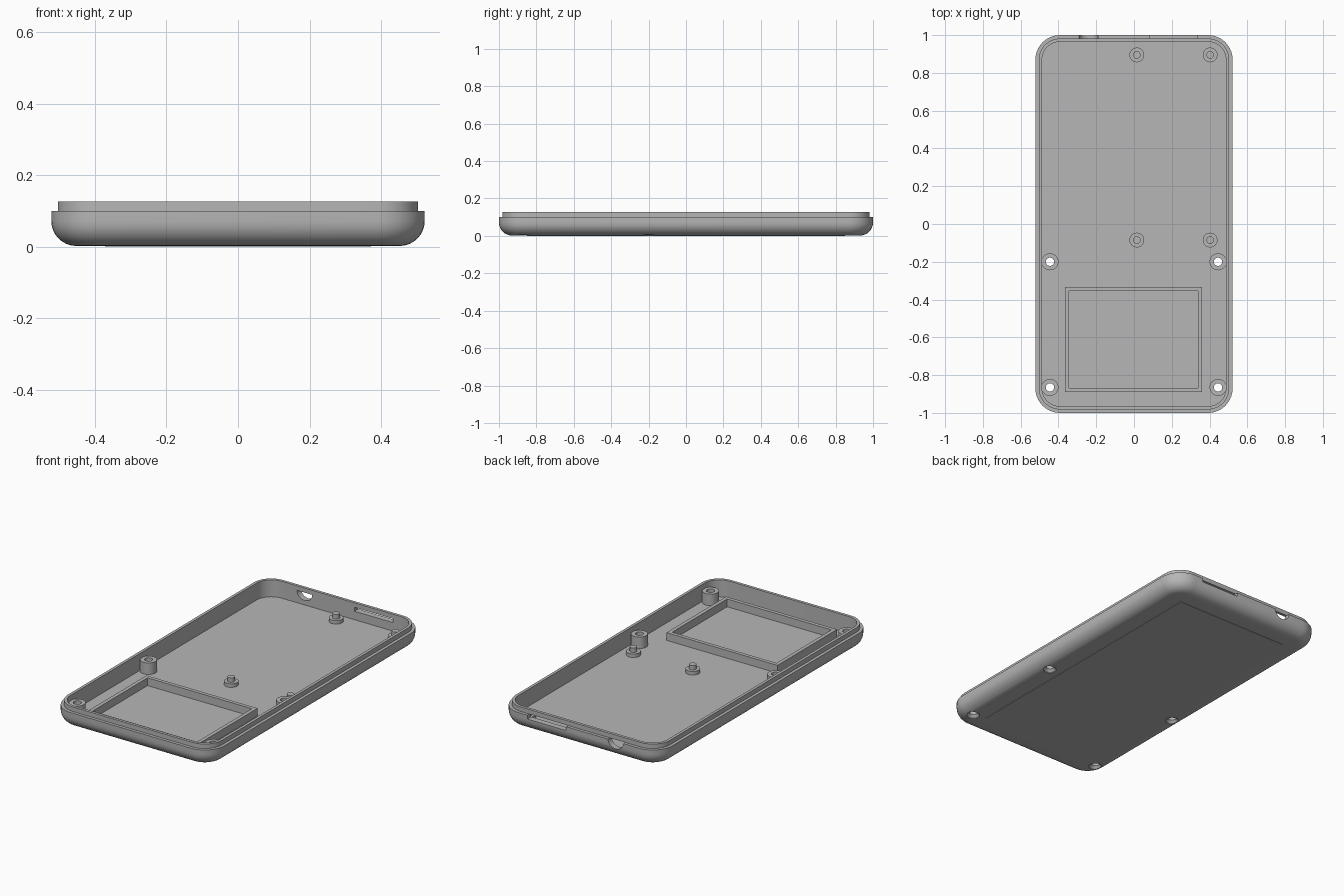
import bpy, bmesh, math

cube = bpy.data.objects.get("Cube")
if cube:
    bpy.data.objects.remove(cube, do_unlink=True)

grey = bpy.data.materials.new("plain grey")
grey.use_nodes = True
GREY = (0.47, 0.47, 0.47, 1)
grey.diffuse_color = GREY
grey.node_tree.nodes["Principled BSDF"].inputs["Base Color"].default_value = GREY

HALF_X, HALF_Y, CORNER = 0.522, 1.0, 0.13
FLOOR, LEDGE, RIM = 0.027, 0.1, 0.127


def finish(name, bm):
    bmesh.ops.recalc_face_normals(bm, faces=bm.faces)
    mesh = bpy.data.meshes.new(name)
    bm.to_mesh(mesh)
    bm.free()
    mesh.materials.append(grey)
    obj = bpy.data.objects.new(name, mesh)
    bpy.context.collection.objects.link(obj)
    return obj


def bridge(bm, a, b):
    for i in range(len(a)):
        j = (i + 1) % len(a)
        bm.faces.new((a[i], a[j], b[j], b[i]))


def rounded_ring(bm, inset, z, steps=10):
    r = max(CORNER - inset, 0.012)
    cx, cy = HALF_X - inset - r, HALF_Y - inset - r
    ring = []
    for k, (sx, sy) in enumerate(((1, 1), (-1, 1), (-1, -1), (1, -1))):
        for i in range(steps + 1):
            a = math.pi / 2 * (k + i / steps)
            ring.append(bm.verts.new((sx * cx + r * math.cos(a), sy * cy + r * math.sin(a), z)))
    return ring


def lathe(name, x, y, profile, closed=False, sides=32):
    """Revolve (radius, z) points; closed profiles make tubes, open ones are capped."""
    bm = bmesh.new()
    rings = []
    for r, z in profile:
        angles = [math.tau * i / sides for i in range(sides)]
        rings.append([bm.verts.new((x + r * math.cos(a), y + r * math.sin(a), z)) for a in angles])
    for a, b in zip(rings, rings[1:]):
        bridge(bm, a, b)
    if closed:
        bridge(bm, rings[-1], rings[0])
    else:
        bm.faces.new(rings[0])
        bm.faces.new(rings[-1])
    return finish(name, bm)


def back_prism(name, outline):
    """Extrude an (x, z) outline through the back wall."""
    bm = bmesh.new()
    near, far = [[bm.verts.new((x, y, z)) for x, z in outline] for y in (0.94, 1.05)]
    bridge(bm, near, far)
    bm.faces.new(near)
    bm.faces.new(far)
    return finish(name, bm)


# Tray shell: raised base panel, rounded underside edge, ledge, lip, inner wall, floor
FILLET, STEP = 0.07, 0.002
profile = [(0.15, 0), (0.15, STEP)]
for i in range(9):
    a = math.pi / 2 * i / 8
    profile.append((FILLET * (1 - math.sin(a)), STEP + FILLET * (1 - math.cos(a))))
profile += [(0, LEDGE), (0.018, LEDGE), (0.018, RIM), (0.035, RIM), (0.035, FLOOR)]
bm = bmesh.new()
rings = [rounded_ring(bm, inset, z) for inset, z in profile]
for a, b in zip(rings, rings[1:]):
    bridge(bm, a, b)
bm.faces.new(rings[0])
bm.faces.new(rings[-1])
tray = finish("tray_shell", bm)

# Cutters: countersunk screw holes, half-round notch, long port slot
SCREWS = [(sx * 0.445, y) for sx in (-1, 1) for y in (-0.865, -0.2)]
cutters = [lathe("screw_hole_cutter", x, y, [(0.036, -0.01), (0.036, 0.005), (0.022, 0.02), (0.022, 0.04)])
           for x, y in SCREWS]
arc = [math.pi * (1 + i / 16) for i in range(17)]
cutters.append(back_prism("notch_cutter", [(-0.24 + 0.05 * math.cos(a), LEDGE + 0.046 * math.sin(a)) for a in arc]))
cutters.append(back_prism("slot_cutter", [(0.085, 0.077), (0.337, 0.077), (0.337, LEDGE), (0.085, LEDGE)]))

bpy.context.view_layer.objects.active = tray
for cutter in cutters:
    mod = tray.modifiers.new("cut", 'BOOLEAN')
    mod.operation = 'DIFFERENCE'
    mod.solver = 'EXACT'
    mod.object = cutter
    bpy.ops.object.modifier_apply(modifier=mod.name)
    bpy.data.objects.remove(cutter, do_unlink=True)

parts = [tray]

# Screw posts
for x, y in SCREWS:
    parts.append(lathe("screw_post", x, y, [(0.045, 0.025), (0.045, 0.095), (0.022, 0.095), (0.022, 0.025)], True))

# Board standoffs with locating pins
for x in (0.015, 0.403):
    for y in (-0.085, 0.895):
        parts.append(lathe("standoff", x, y, [(0.039, 0.025), (0.039, 0.048), (0.02, 0.048), (0.02, 0.074)]))

# Rectangular retaining frame
bm = bmesh.new()
rings = []
for inset, z in ((0, 0.025), (0, 0.073), (0.022, 0.073), (0.022, 0.025)):
    x0, x1, y0, y1 = -0.365 + inset, 0.361 - inset, -0.89 + inset, -0.333 - inset
    rings.append([bm.verts.new((x, y, z)) for x, y in ((x0, y0), (x1, y0), (x1, y1), (x0, y1))])
for i in range(4):
    bridge(bm, rings[i], rings[(i + 1) % 4])
parts.append(finish("retaining_frame", bm))

# Smooth curved surfaces, keep hard edges
bpy.ops.object.select_all(action='DESELECT')
for obj in parts:
    obj.select_set(True)
bpy.context.view_layer.objects.active = tray
bpy.ops.object.shade_smooth_by_angle(angle=math.radians(30))
